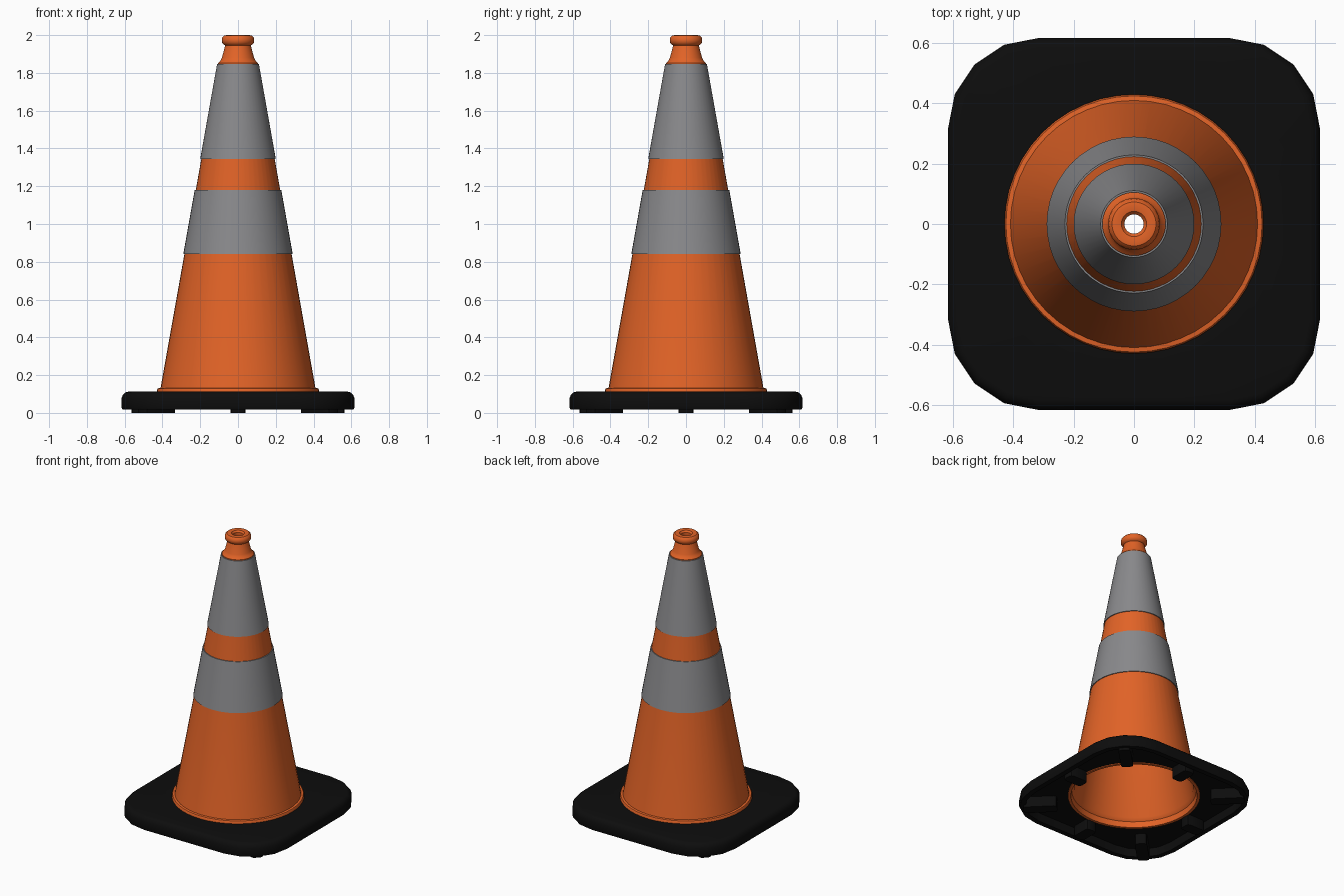
import bpy, bmesh, math
from mathutils import Matrix

if "Cube" in bpy.data.objects:
    bpy.data.objects.remove(bpy.data.objects["Cube"])


def material(name, rgb):
    m = bpy.data.materials.new(name)
    m.diffuse_color = (*rgb, 1)
    m.use_nodes = True
    m.node_tree.nodes["Principled BSDF"].inputs["Base Color"].default_value = m.diffuse_color
    return m


ORANGE = material("safety orange", (0.76, 0.125, 0.02))
GREY = material("reflective grey", (0.25, 0.25, 0.26))
BLACK = material("black rubber", (0.004, 0.004, 0.004))


def finish(name, bm, mat, angle=35):
    bmesh.ops.recalc_face_normals(bm, faces=bm.faces)
    me = bpy.data.meshes.new(name)
    bm.to_mesh(me)
    bm.free()
    me.materials.append(mat)
    ob = bpy.data.objects.new(name, me)
    bpy.context.collection.objects.link(ob)
    bpy.ops.object.select_all(action='DESELECT')
    ob.select_set(True)
    bpy.context.view_layer.objects.active = ob
    bpy.ops.object.shade_smooth_by_angle(angle=math.radians(angle))
    return ob


def bridge_rings(rings):
    """Closed ring-shaped solid: each ring is joined to the next, last to first."""
    bm = bmesh.new()
    vs = [[bm.verts.new(p) for p in ring] for ring in rings]
    n = len(vs[0])
    for k, a in enumerate(vs):
        b = vs[(k + 1) % len(vs)]
        for i in range(n):
            j = (i + 1) % n
            bm.faces.new((a[i], a[j], b[j], b[i]))
    return bm


def circle(r, z, n):
    return [(r * math.cos(2 * math.pi * i / n), r * math.sin(2 * math.pi * i / n), z)
            for i in range(n)]


def lathe(name, profile, mat, n=48):
    return finish(name, bridge_rings([circle(r, z, n) for r, z in profile]), mat)


def wall(z):
    """Radius of the cone's outer wall at height z."""
    return 0.41 - (z - 0.13) * 0.305 / 1.715


# Hollow cone body with foot flange, neck and rolled lip
lathe("cone_body", [
    (0.43, 0.07), (0.43, 0.12), (0.425, 0.13), (wall(0.13), 0.132),
    (wall(1.845), 1.845), (0.105, 1.853), (0.092, 1.866), (0.085, 1.88),
    (0.068, 1.945), (0.076, 1.95), (0.084, 1.96), (0.086, 1.973),
    (0.083, 1.988), (0.073, 1.998), (0.06, 2.0), (0.042, 1.997), (0.032, 1.985),
    (0.032, 1.92), (0.075, 1.84), (0.385, 0.13), (0.405, 0.11), (0.41, 0.07)], ORANGE)

# Reflective sleeves
for name, lo, hi in (("lower_band", 0.84, 1.18), ("upper_band", 1.345, 1.847)):
    lathe(name, [(wall(lo) + 0.006, lo), (wall(hi) + 0.006, hi),
                 (wall(hi) - 0.004, hi), (wall(lo) - 0.004, lo)], GREY)


# Rounded square base plate, hollow underneath, with a round hole
def rounded_square(d, z):
    c, r = 0.317, 0.3 - d
    pts = []
    for q in range(4):
        rot = Matrix.Rotation(q * math.pi / 2, 3, 'Z')
        side = [(c + r, c * t, z) for t in (-0.5, 0, 0.5)]
        corner = [(c + r * math.cos(k * math.pi / 8), c + r * math.sin(k * math.pi / 8), z)
                  for k in range(5)]
        pts += [rot @ Matrix.Identity(3) @ bm_vec for bm_vec in map(vec, side + corner)]
    return pts


def vec(p):
    from mathutils import Vector
    return Vector(p)


# first outline point sits one step before the x axis, so turn the hole to match
def hole(z):
    pts = circle(0.42, z, 32)
    return pts[-1:] + pts[:-1]


finish("base_plate", bridge_rings([
    rounded_square(0.005, 0.018), rounded_square(0, 0.03), rounded_square(0, 0.078),
    rounded_square(0.008, 0.097), rounded_square(0.02, 0.108), rounded_square(0.035, 0.112),
    hole(0.112), hole(0.075), rounded_square(0.045, 0.075),
    rounded_square(0.04, 0.018)]), BLACK, 40)

# Feet ribs under the base: long at the corners, short at the middle of each side
for k in range(8):
    r0, r1 = ((0.425, 0.565), (0.5, 0.72))[k % 2]
    bm = bmesh.new()
    bmesh.ops.create_cube(bm, size=1)
    bmesh.ops.scale(bm, vec=(r1 - r0, 0.08, 0.08), verts=bm.verts)
    bmesh.ops.translate(bm, vec=((r0 + r1) / 2, 0, 0.04), verts=bm.verts)
    edges = [e for e in bm.edges if abs(e.verts[0].co.z - e.verts[1].co.z) > 0.01]
    bmesh.ops.bevel(bm, geom=edges, offset=0.02, segments=2, profile=0.5, affect='EDGES')
    bmesh.ops.rotate(bm, cent=(0, 0, 0), verts=bm.verts,
                     matrix=Matrix.Rotation(k * math.pi / 4, 3, 'Z'))
    finish(f"foot_rib_{k + 1}", bm, BLACK)
